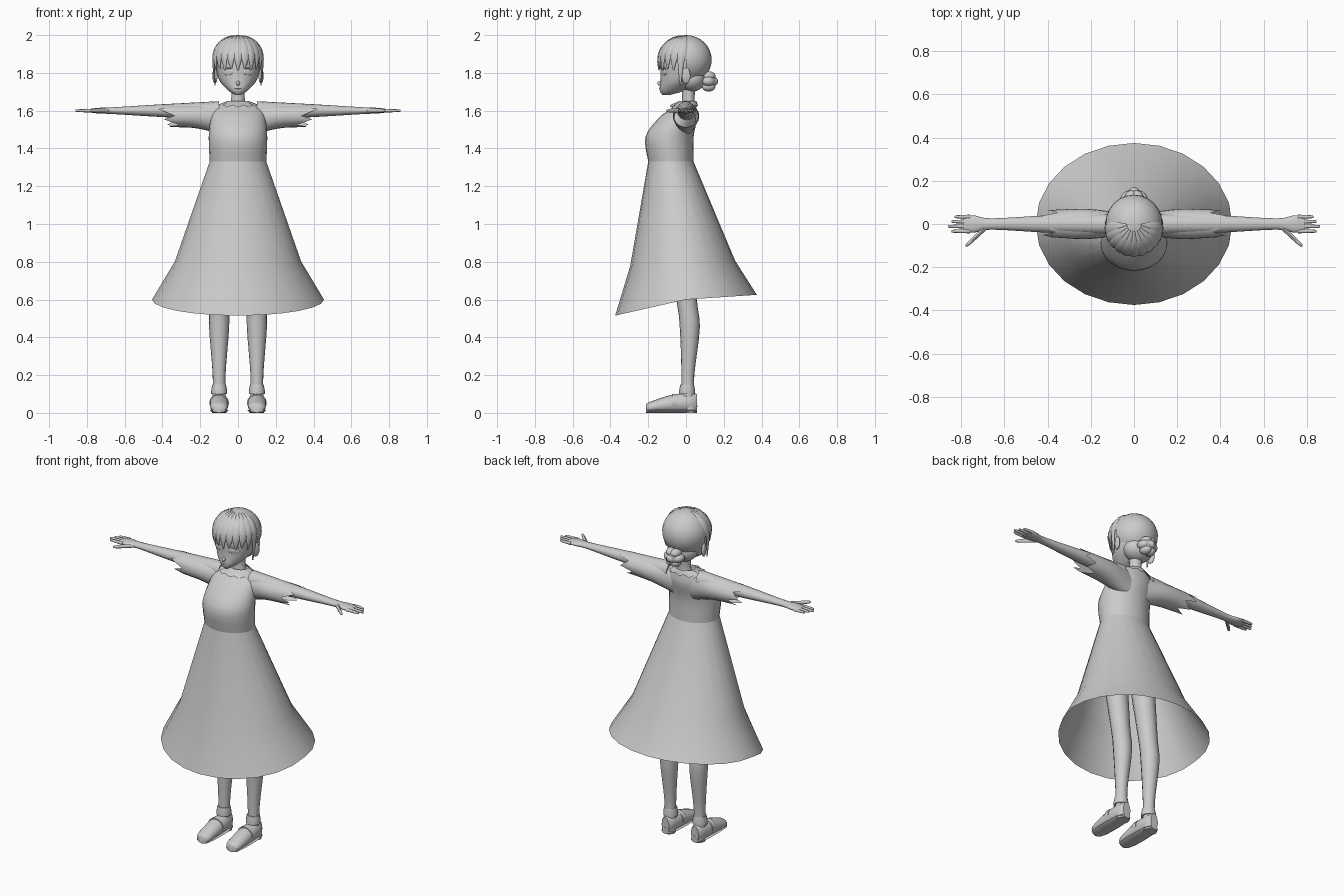
import bpy, bmesh
from math import sin, cos, pi, radians
from mathutils import Vector, Matrix

if "Cube" in bpy.data.objects:
    bpy.data.objects.remove(bpy.data.objects["Cube"], do_unlink=True)

X, Y, Z = Matrix.Identity(3)
ARM_HEIGHT, FOOT_X = 1.6, 0.1
HEAD_CENTRE = Vector((0, 0, 1.87))
BUN_CENTRE = Vector((0, 0.12, 1.755))

grey = bpy.data.materials.new("plain grey")
grey.use_nodes = True
grey.diffuse_color = (0.6, 0.6, 0.6, 1)
grey.node_tree.nodes["Principled BSDF"].inputs["Base Color"].default_value = grey.diffuse_color


def finish(name, bm, mirror, cut=None):
    """Turn a bmesh into a smooth object, optionally trimmed and mirrored."""
    if cut:
        unwanted = [face for face in bm.faces if cut(face.calc_center_median())]
        bmesh.ops.delete(bm, geom=unwanted, context="FACES")
    bmesh.ops.recalc_face_normals(bm, faces=bm.faces)
    mesh = bpy.data.meshes.new(name)
    bm.to_mesh(mesh)
    bm.free()
    mesh.materials.append(grey)
    mesh.shade_smooth()
    mesh.set_sharp_from_angle(angle=radians(50))
    obj = bpy.data.objects.new(name, mesh)
    bpy.context.collection.objects.link(obj)
    if mirror:
        obj.modifiers.new("Mirror", "MIRROR").use_mirror_merge = False


def spline(rows, steps):
    """Smooth interpolation that passes through every row."""
    rows = [Vector(row) for row in rows]
    last = len(rows) - 1
    smooth = []
    for i in range(last):
        before, start = rows[max(i - 1, 0)], rows[i]
        end, after = rows[i + 1], rows[min(i + 2, last)]
        leave, arrive = (end - before) / 2, (after - start) / 2
        for j in range(steps):
            t = j / steps
            blend = t * t * (3 - 2 * t)
            smooth.append(start.lerp(end, blend) + leave * (t * (1 - t) ** 2) - arrive * (t * t * (1 - t)))
    return smooth + [rows[last]]


def loft(name, rows, side=X, up=None, sides=16, steps=4, caps=True, hem=None, mirror=False):
    """Skin ellipses; each row is x, y, z, half width along side, half width along up."""
    rows = spline(rows, steps)
    last = len(rows) - 1
    bm = bmesh.new()
    rings = []
    for i, (x, y, z, width, height) in enumerate(rows):
        tangent = (rows[min(i + 1, last)] - rows[max(i - 1, 0)]).to_tuple()[:3]
        across = up or side.cross(Vector(tangent)).normalized()
        ring = []
        for k in range(sides):
            s, c = sin(2 * pi * k / sides), cos(2 * pi * k / sides)
            point = Vector((x, y, z)) + side * (width * s) + across * (height * c)
            if hem:
                point += hem(i / last, c, k)
            ring.append(bm.verts.new(point))
        rings.append(ring)
    for low, high in zip(rings, rings[1:]):
        for k in range(sides):
            bm.faces.new((low[k], low[k - 1], high[k - 1], high[k]))
    if caps:
        bm.faces.new(rings[0])
        bm.faces.new(rings[-1])
    finish(name, bm, mirror)


def body(name, rows, **options):
    """Upright loft; each row is z, half width, front y, back y."""
    loft(name, [(0, (front + back) / 2, z, width, (back - front) / 2)
                for z, width, front, back in rows], X, Y, sides=24, **options)


def arm(name, rows, **options):
    """Sideways loft; each row is x, y, half depth, half height."""
    loft(name, [(x, y, ARM_HEIGHT, depth, height) for x, y, depth, height in rows],
         Y, Z, mirror=True, **options)


def leg(name, rows, **options):
    """Round vertical loft; each row is y, z, radius."""
    loft(name, [(FOOT_X, y, z, radius, radius) for y, z, radius in rows], X, Y, mirror=True, **options)


def ball(name, centre, size, turn=0, mirror=False, cut=None):
    """Ellipsoid turned about the vertical axis."""
    bm = bmesh.new()
    place = Matrix.Translation(centre) @ Matrix.Rotation(turn, 4, "Z") @ Matrix.Diagonal((*size, 1))
    bmesh.ops.create_uvsphere(bm, u_segments=24, v_segments=16, radius=1, matrix=place)
    finish(name, bm, mirror, cut)


# Dress: open flared skirt with a dipping front hem, bodice and zigzag collar
def skirt_hem(t, c, k):
    return Z * (t * t * c * (0.085 if c < 0 else 0.025))


def collar_hem(t, c, k):
    return Z * (t * (k % 2) / 80)


def ragged_hem(t, c, k):
    return X * (max(0, t - 0.5) * (c + k % 3 - 1) / 15)


body("skirt", [(1.33, 0.15, -0.2, 0.04), (0.8, 0.335, -0.295, 0.26), (0.6, 0.455, -0.375, 0.375)],
     steps=1, caps=False, hem=skirt_hem)
body("bodice", [(1.33, 0.15, -0.2, 0.04), (1.46, 0.155, -0.215, 0.04), (1.56, 0.145, -0.145, 0.06),
                (1.61, 0.125, -0.08, 0.055), (1.64, 0.08, -0.045, 0.05)])
body("collar", [(1.65, 0.06, -0.04, 0.055), (1.617, 0.115, -0.085, 0.065)],
     steps=1, caps=False, hem=collar_hem)
loft("sleeves", [(0.06, 0, 1.55, 0.05, 0.085), (0.21, 0, 1.57, 0.07, 0.065), (0.37, 0, 1.573, 0.064, 0.06)],
     Y, Z, sides=20, caps=False, mirror=True, hem=ragged_hem)

# Arms and hands
arm("arms", [(0.1, 0, 0.05, 0.05), (0.4, 0, 0.04, 0.034), (0.66, 0, 0.026, 0.018),
             (0.74, 0, 0.04, 0.015), (0.79, 0, 0.032, 0.008)])
for i, finger in enumerate(("index", "middle", "ring", "little")):
    y = (i - 1.5) / 45
    tip = 0.86 - abs(i - 1) / 70
    arm(finger + "_fingers", [(0.76, y, 0.01, 0.01), (tip - 0.01, y, 0.007, 0.007), (tip, y, 0.002, 0.002)],
        sides=8)
arm("thumbs", [(0.68, -0.01, 0.014, 0.012), (0.76, -0.085, 0.012, 0.01), (0.78, -0.1, 0.003, 0.003)], sides=8)

# Legs with sock cuffs
leg("legs", [(-0.08, 1.2, 0.08), (0, 0.62, 0.055), (0.02, 0.45, 0.053), (0.01, 0.2, 0.034), (0.01, 0.05, 0.036)])
leg("sock_cuffs", [(0.006, 0.15, 0.036), (0.006, 0.12, 0.042), (0.006, 0.1, 0.042)], steps=1)

# Shoes: domed upper, flat sole of the same outline, strap and heel
outline = [(0.058, 0.025, 0.1), (0.02, 0.043, 0.105), (-0.08, 0.05, 0.095), (-0.19, 0.044, 0.058),
           (-0.212, 0.02, 0.045)]
loft("shoe_uppers", [(FOOT_X, y, top / 2, width, top / 2) for y, width, top in outline], X, Z, mirror=True)
loft("shoe_soles", [(FOOT_X, y, 0.012, width, 0.012) for y, width, top in outline], X, Z, sides=8, mirror=True)
loft("shoe_straps", [(FOOT_X, y, 0.055, 0.052, 0.046) for y in (-0.045, -0.075)], X, Z, mirror=True)
leg("shoe_heels", [(0.02, 0.04, 0.04), (0.02, 0, 0.038)], steps=1)

# Neck, head and face
body("neck", [(1.6, 0.055, -0.03, 0.055), (1.66, 0.036, -0.02, 0.045), (1.75, 0.038, -0.025, 0.055)])
body("head", [(1.683, 0.015, -0.125, -0.085), (1.71, 0.055, -0.14, 0), (1.77, 0.103, -0.134, 0.08),
              (1.88, 0.12, -0.13, 0.12), (1.97, 0.07, -0.07, 0.06)])
ball("nose", (0, -0.137, 1.745), (0.01, 0.015, 0.013))
ball("mouth", (0, -0.138, 1.718), (0.018, 0.004, 0.003))
ball("ears", (0.122, 0, 1.785), (0.012, 0.024, 0.042), turn=-0.3, mirror=True)
ball("eyes", (0.054, -0.117, 1.805), (0.03, 0.006, 0.018), turn=0.45, mirror=True)
ball("eyelashes", (0.054, -0.12, 1.825), (0.032, 0.006, 0.004), turn=0.45, mirror=True)


# Hair cap, open over the face
def face_opening(point):
    return point.y < 0 and point.z < 1.88


ball("hair_cap", HEAD_CENTRE, (0.132, 0.136, 0.13), cut=face_opening)
ball("nape_hair", (0, 0.03, 1.77), (0.09, 0.075, 0.07))

# Fringe of tapered locks, with a longer lock at each side
LOCKS = 11
for i in range(LOCKS):
    around = radians(170) * (i / (LOCKS - 1) - 0.5)
    outward = Vector((sin(around), -cos(around), 0))
    droop = 0.4 if i in (0, LOCKS - 1) else 0.14 + 0.03 * (i % 2)
    rows = []
    for j in range(7):
        t = j / 6
        tilt = radians(15 + 95 * t)
        spot = HEAD_CENTRE + outward * (0.13 * sin(tilt)) - Y * (0.02 * t)
        spot.z += cos(tilt) * (0.13 if cos(tilt) > 0 else droop)
        rows.append((*spot, 0.003 + 0.024 * sin(pi * t), 0.003 + 0.006 * sin(pi * t)))
    loft("hair_lock_%d" % (i + 1), rows, Z.cross(outward), sides=8, steps=2)

# Bun of twisted lobes
ball("bun_core", BUN_CENTRE, (0.045, 0.042, 0.045))
ball("bun_knot", BUN_CENTRE + Y * 0.03, (0.024, 0.02, 0.022))
LOBES = 6
for i in range(LOBES):
    angle = 2 * pi * i / LOBES
    offset = Vector((cos(angle), 0, sin(angle))) * 0.033
    ball("bun_lobe_%d" % (i + 1), BUN_CENTRE + offset, (0.028, 0.036, 0.025), turn=cos(angle) / 2)
